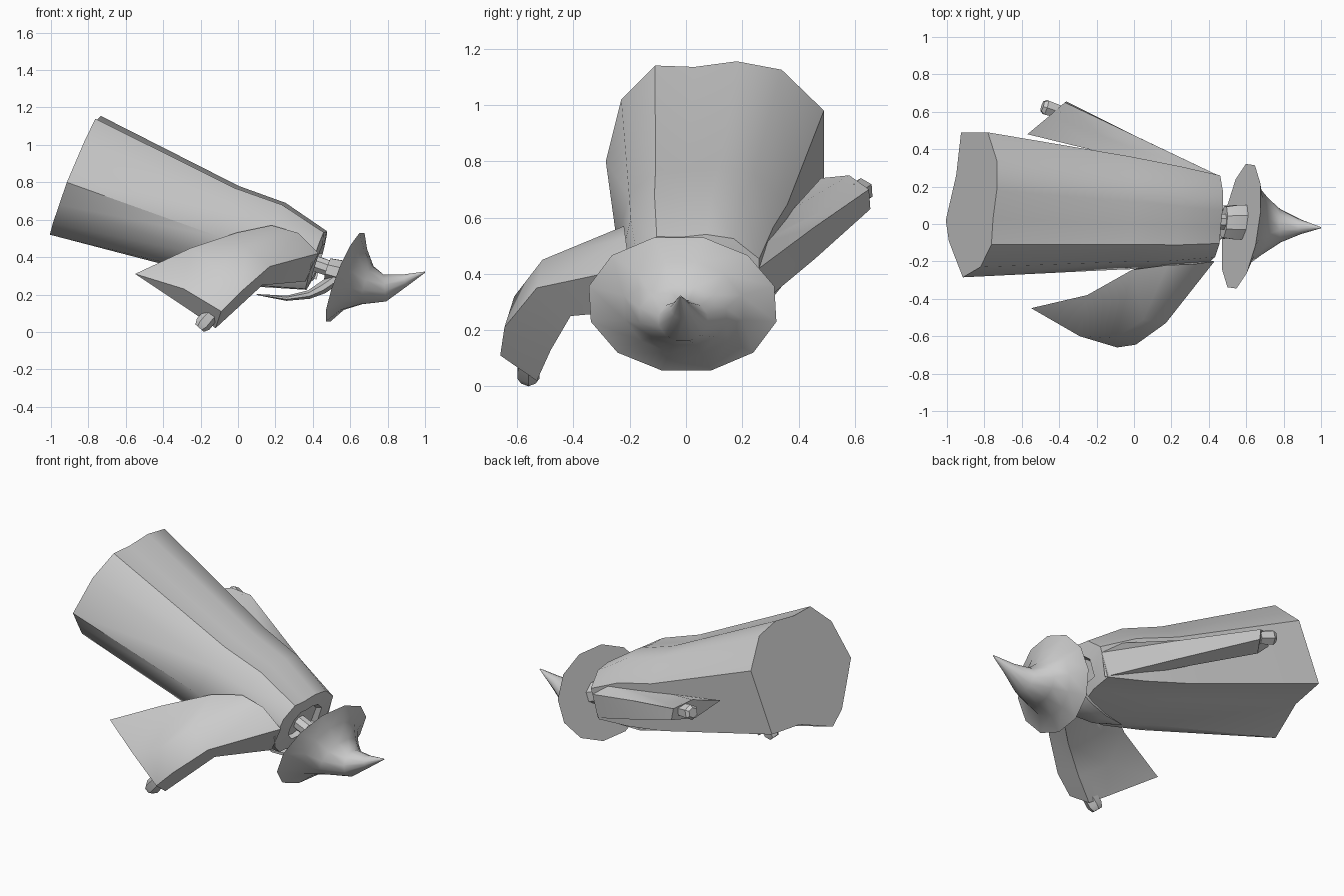
import bpy, bmesh, math
from mathutils import Vector

old = bpy.data.objects.get("Cube")
if old:
    bpy.data.objects.remove(old, do_unlink=True)

grey = bpy.data.materials.new("plain_grey")
grey.use_nodes = True
grey.diffuse_color = (0.6, 0.6, 0.6, 1)
grey.node_tree.nodes["Principled BSDF"].inputs["Base Color"].default_value = (0.6, 0.6, 0.6, 1)


def loft(name, rings, angle=35):
    """Skin a list of equal-length rings and cap both ends."""
    bm = bmesh.new()
    rows = [[bm.verts.new(p) for p in ring] for ring in rings]
    for a, b in zip(rows, rows[1:]):
        for i in range(len(a)):
            j = (i + 1) % len(a)
            bm.faces.new((a[i], a[j], b[j], b[i]))
    bm.faces.new(rows[0])
    bm.faces.new(rows[-1])
    bmesh.ops.remove_doubles(bm, verts=bm.verts, dist=0.0005)
    bmesh.ops.recalc_face_normals(bm, faces=bm.faces)
    mesh = bpy.data.meshes.new(name)
    bm.to_mesh(mesh)
    bm.free()
    obj = bpy.data.objects.new(name, mesh)
    bpy.context.collection.objects.link(obj)
    mesh.materials.append(grey)
    bpy.ops.object.select_all(action="DESELECT")
    obj.select_set(True)
    bpy.context.view_layer.objects.active = obj
    bpy.ops.object.shade_smooth_by_angle(angle=math.radians(angle))
    return obj


def disc(centre, normal, rx, ry=None, sides=12):
    """Ring of points around a centre, facing along normal."""
    n = Vector(normal).normalized()
    side = Vector((0, 0, 1)).cross(n).normalized()
    up = n.cross(side)
    ry = ry or rx
    turn = [2 * math.pi * (i + 0.5) / sides for i in range(sides)]
    return [Vector(centre) + side * rx * math.cos(t) + up * ry * math.sin(t) for t in turn]


# Robe: the hem outline is squeezed towards the neck; its last points form
# a hollow fold that is pushed back out further up
hem = [(-.285, .80), (-.23, 1.02), (-.11, 1.14), (.03, 1.135), (.18, 1.155), (.34, 1.125),
       (.49, .98), (.49, .63), (.26, .61), (.02, .52), (-.09, .58), (-.18, .68)]


def robe_ring(top, bottom, y0, y1, swell=1.0):
    ring = []
    for i, (y, z) in enumerate(hem):
        if i >= len(hem) - 2:
            y, z = .1 + (y - .1) * swell, .83 + (z - .83) * swell
        v, u = (z - .52) / .635, (y + .285) / .775
        x = bottom[0] + (top[0] - bottom[0]) * v
        ring.append((x + .1 * (y - .1) * (y1 - y0), y0 + (y1 - y0) * u,
                     bottom[1] + (top[1] - bottom[1]) * v))
    return ring


loft("robe", [
    robe_ring((-.74, 1.155), (-1, .52), -.285, .49),
    robe_ring((.0, .78), (-.14, .295), -.245, .36, 1.15),
    robe_ring((.25, .69), (.13, .24), -.235, .31, 1.2),
    robe_ring((.47, .54), (.37, .225), -.21, .26, 1.2),
    robe_ring((.46, .47), (.40, .29), -.10, .16, 1.2),
    robe_ring((.43, .46), (.37, .30), -.09, .15, 1.2),
])

# Bent sleeve, right arm: shoulder, elbow, forearm, cuff
loft("right_sleeve", [
    [(.18, -.22, .57), (.32, -.215, .53), (.43, -.20, .42), (.36, -.19, .27), (.15, -.20, .33)],
    [(-.01, -.245, .53), (.05, -.51, .45), (.17, -.53, .35), (.13, -.41, .25), (-.02, -.3, .34)],
    [(-.25, -.38, .45), (-.1, -.61, .32), (.01, -.645, .21), (.0, -.48, .13), (-.18, -.44, .24)],
    [(-.55, -.45, .31), (-.29, -.6, .23), (-.09, -.66, .11), (-.12, -.53, .02), (-.25, -.53, .11)],
], 45)

# Straight sleeve, left arm, with a crease along its top
loft("left_sleeve", [
    [(.22, .305, .54), (.35, .275, .51), (.45, .26, .42), (.42, .25, .28), (.2, .27, .36)],
    [(-.18, .385, .635), (-.18, .475, .62), (.04, .455, .565), (.03, .46, .455), (-.12, .41, .49)],
    [(-.57, .48, .74), (-.45, .58, .75), (-.37, .65, .70), (-.36, .655, .63), (-.44, .54, .62)],
])

# Hands: short chamfered stubs poking out of the cuffs
for name, start, end in (("right_hand", (-.11, -.56, .13), (-.205, -.56, .02)),
                         ("left_hand", (-.40, .60, .68), (-.49, .63, .70))):
    a, b = Vector(start), Vector(end)
    d = b - a
    loft(name, [disc(a, d, .04, sides=6), disc(a + d * .8, d, .045, sides=6),
                disc(b, d, .03, sides=6)])

# Neck and head
tilt = (1, -.1, -.3)
loft("neck", [disc((.40, .02, .37), tilt, .045, sides=8), disc((.5, .01, .335), tilt, .045, sides=8)])
loft("head", [disc((.48, .01, .335), tilt, .09, .065, 8), disc((.54, .01, .32), tilt, .1, .07, 8),
              disc((.60, .01, .30), tilt, .1, .07, 8)])

# Beard: flattened, curling to a point
loft("beard", [
    disc((.53, .01, .29), (-1, 0, -.6), .09, .035, 8),
    disc((.45, .01, .235), (-1, 0, -.6), .1, .035, 8),
    disc((.38, .01, .20), (-1, 0, -.2), .09, .025, 8),
    disc((.26, .01, .18), (-1, 0, 0), .06, .015, 8),
    disc((.1, .01, .2), (-1, 0, .2), .004, .003, 8),
])

# Pointed hat with a wide brim and an upturned tip
brim = (1, -.15, -.39)
loft("hat", [
    disc((.573, -.012, .293), brim, .345, .262),
    disc((.62, -.01, .28), brim, .22, .18),
    disc((.69, -.01, .25), (1, -.1, -.3), .16, .11),
    disc((.785, -.01, .235), (1, 0, .1), .09, .075),
    disc((.89, -.015, .275), (1, 0, .4), .04, .035),
    disc((1, -.02, .32), (1, 0, .4), .003),
], 50)
